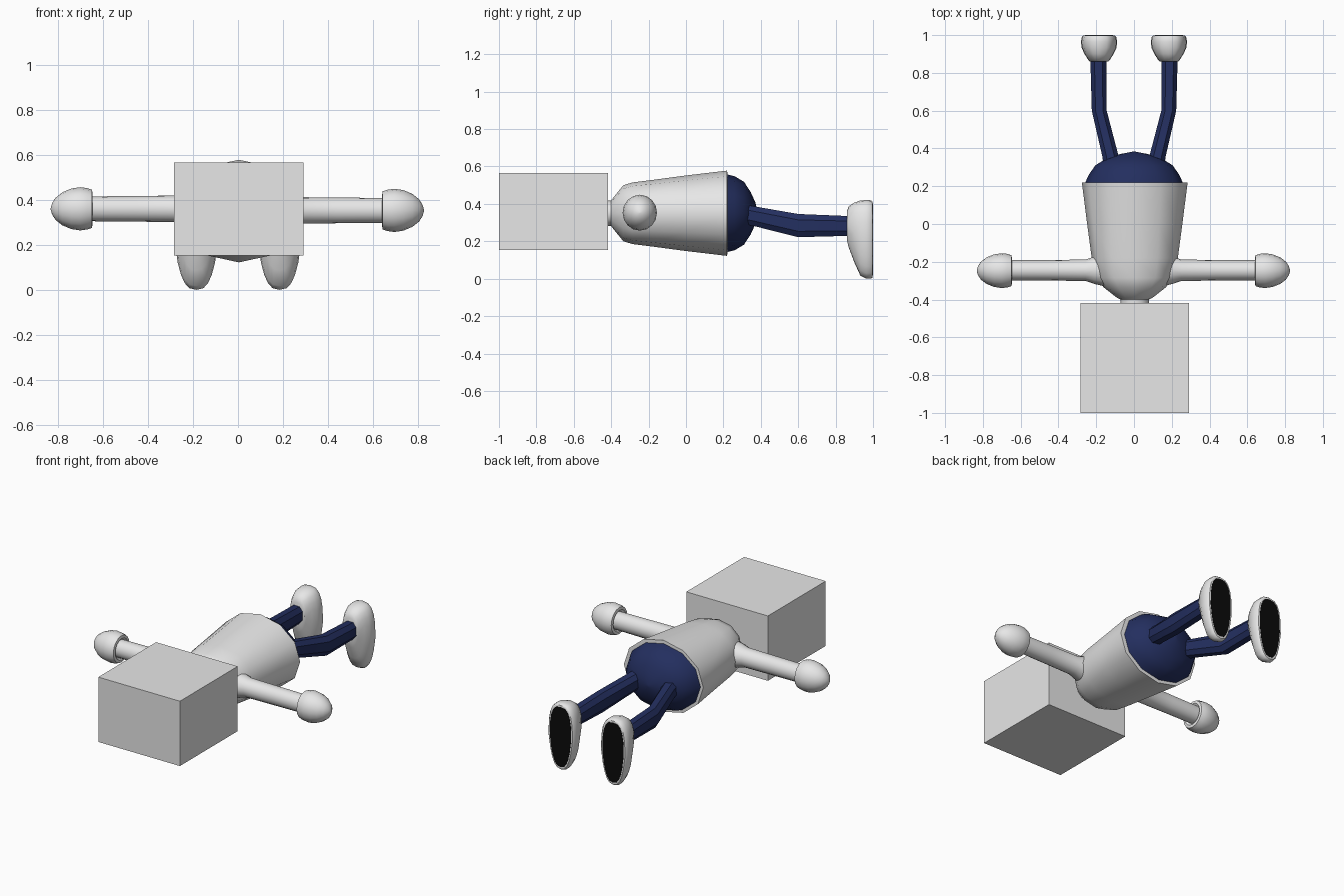
import bpy, bmesh, math
from mathutils import Vector

cube = bpy.data.objects.get("Cube")
if cube:
    bpy.data.objects.remove(cube, do_unlink=True)


def material(name, rgb, rough=0.6):
    m = bpy.data.materials.new(name)
    m.use_nodes = True
    m.diffuse_color = (*rgb, 1)
    bsdf = m.node_tree.nodes["Principled BSDF"]
    bsdf.inputs["Base Color"].default_value = (*rgb, 1)
    bsdf.inputs["Roughness"].default_value = rough
    return m


WHITE = material("white", (0.8, 0.8, 0.8))
NAVY = material("navy", (0.017, 0.028, 0.115))
BLACK = material("black", (0.003, 0.003, 0.003))


def finish(bm, name, mats, angle):
    bmesh.ops.recalc_face_normals(bm, faces=bm.faces)
    me = bpy.data.meshes.new(name)
    bm.to_mesh(me)
    bm.free()
    for m in mats:
        me.materials.append(m)
    ob = bpy.data.objects.new(name, me)
    bpy.context.collection.objects.link(ob)
    if angle:
        bpy.ops.object.select_all(action='DESELECT')
        ob.select_set(True)
        bpy.context.view_layer.objects.active = ob
        bpy.ops.object.shade_smooth_by_angle(angle=math.radians(angle))
    return ob


def loft(name, rings, sides, mats, axis="y", angle=40, taper=0.0, phase=0.0):
    """Skin rings of (centre, half width, half height, squareness); caps both ends."""
    bm = bmesh.new()
    loops = []
    for centre, ru, rv, p in rings:
        loop = []
        for i in range(sides):
            a = 2 * math.pi * (i + phase) / sides
            c, s = math.cos(a), math.sin(a)
            u = math.copysign(abs(c) ** (2 / p), c) * ru
            v = math.copysign(abs(s) ** (2 / p), s) * rv
            u *= 1 - taper * max(0, -v / rv)        # narrows the low end
            off = Vector((u, 0, v)) if axis == "y" else Vector((0, u, v))
            loop.append(bm.verts.new(Vector(centre) + off))
        loops.append(loop)
    for a, b in zip(loops, loops[1:]):
        for i in range(sides):
            j = (i + 1) % sides
            bm.faces.new((a[i], a[j], b[j], b[i]))
    bm.faces.new(loops[0])
    end = bm.faces.new(loops[-1])
    end.material_index = len(mats) - 1              # last cap takes the last colour
    return finish(bm, name, mats, angle)


# Head: plain block
bm = bmesh.new()
bmesh.ops.create_cube(bm, size=1)
for v in bm.verts:
    v.co = (0.003 + v.co.x * 0.575, -0.709 + v.co.y * 0.582, 0.3675 + v.co.z * 0.413)
finish(bm, "head", [WHITE], 0)

# Torso with neck stub and thin waist rim
CX, CZ = 0.004, 0.358
torso = [(-0.43, 0.075, 0.068, 2), (-0.40, 0.075, 0.068, 2), (-0.39, 0.095, 0.082, 2),
         (-0.335, 0.165, 0.150, 2.2), (-0.285, 0.2, 0.165, 2.3), (-0.18, 0.228, 0.178, 2.2),
         (0.0, 0.252, 0.202, 2.05), (0.22, 0.28, 0.228, 2), (0.221, 0.264, 0.212, 2)]
loft("torso", [((CX, y, CZ), w, h, p) for y, w, h, p in torso], 12, [WHITE], angle=42)

# Hips: domed trouser top
hips = [(0.21, 0.262, 0.21, 2), (0.26, 0.24, 0.198, 2), (0.31, 0.205, 0.168, 2),
        (0.345, 0.15, 0.115, 2), (0.37, 0.075, 0.06, 2), (0.383, 0.008, 0.008, 2)]
loft("hips", [((CX - 0.004, y, CZ), w, h, p) for y, w, h, p in hips], 12, [NAVY], angle=42)

for side, s in (("left", 1), ("right", -1)):
    # Arm, flaring at the shoulder
    z, dx = (0.361, 0.0) if s > 0 else (0.368, -0.006)
    arm = [(0.15, 0.085, 0.08), (0.205, 0.072, 0.07), (0.25, 0.057, 0.059),
           (0.45, 0.054, 0.057), (0.66, 0.053, 0.055)]
    loft(side + "_arm", [((s * x + dx, -0.245, z), w, h, 2) for x, w, h in arm],
         16, [WHITE], "x", 50)

    # Hand: rounded mitt with a cuff
    hand = [(0.652, 0.054, 0.054), (0.640, 0.066, 0.068), (0.643, 0.082, 0.085),
            (0.665, 0.089, 0.092), (0.695, 0.092, 0.096), (0.735, 0.086, 0.090),
            (0.775, 0.070, 0.073), (0.805, 0.047, 0.049), (0.820, 0.024, 0.025),
            (0.826, 0.004, 0.004)]
    loft(side + "_hand", [((s * x + dx, -0.247, z), w, h, 2) for x, w, h in hand],
         16, [WHITE], "x", 50)

    # Leg, bent at the knee
    leg = [(0.105, 0.25, 0.365, 0.05, 0.058), (0.125, 0.36, 0.343, 0.046, 0.056),
           (0.184, 0.60, 0.292, 0.042, 0.066), (0.189, 0.88, 0.29, 0.045, 0.056)]
    loft(side + "_leg", [((s * x, y, z), w, h, 2.5) for x, y, z, w, h in leg],
         8, [NAVY], angle=30, phase=0.5)

    # Shoe: (y, low z, high z, half width), closed by the dark sole
    shoe = [(0.860, 0.215, 0.365, 0.05, 2.2), (0.870, 0.175, 0.395, 0.058, 2.4),
            (0.900, 0.095, 0.415, 0.077, 2.6), (0.932, 0.025, 0.426, 0.092, 2.8),
            (0.965, 0.008, 0.429, 0.096, 2.8), (0.990, 0.008, 0.427, 0.091, 2.8),
            (0.998, 0.015, 0.42, 0.084, 2.8), (0.9985, 0.027, 0.41, 0.075, 2.8)]
    loft(side + "_shoe", [((s * 0.185, y, (a + b) / 2), w, (b - a) / 2, p)
                          for y, a, b, w, p in shoe],
         20, [WHITE, BLACK], angle=45, taper=0.25)
    # Sole plate
    loft(side + "_sole", [((s * 0.185, y, 0.2185), 0.075, 0.1915, 2.8) for y in (0.996, 1.0)],
         20, [BLACK], angle=45, taper=0.25)

# Set the sole of each figure on the ground plane
objs = [o for o in bpy.context.collection.objects if o.type == 'MESH']
low = min(v.co.z for o in objs for v in o.data.vertices)
for o in objs:
    for v in o.data.vertices:
        v.co.z -= low
